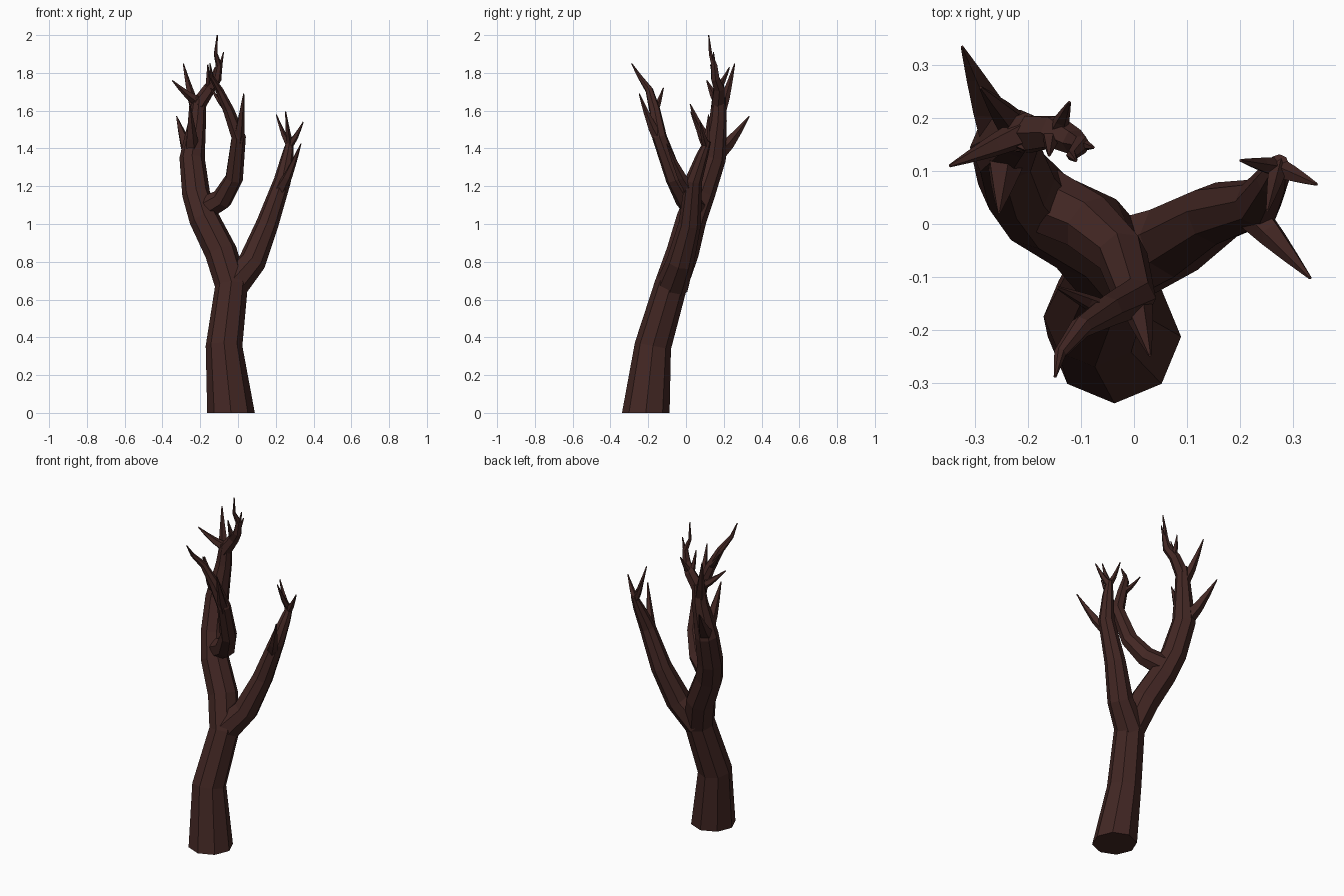
import bpy, bmesh, math
from mathutils import Vector

if "Cube" in bpy.data.objects:
    bpy.data.objects.remove(bpy.data.objects["Cube"])

bark = bpy.data.materials.new("bark")
bark.diffuse_color = (0.055, 0.02, 0.017, 1)
bark.use_nodes = True
bark.node_tree.nodes["Principled BSDF"].inputs["Base Color"].default_value = bark.diffuse_color


def limb(name, sides, path, radii):
    """Flat-faced tube along a path; returns the path so twigs can grow from it."""
    P = [Vector(p) for p in path]
    bm = bmesh.new()
    rings = []
    for i, p in enumerate(P):
        t = (P[min(i + 1, len(P) - 1)] - P[max(i - 1, 0)]).normalized()
        if p.z == 0:
            t = Vector((0, 0, 1))
        u = Vector((1, 0, 0))
        u = (u - t * u.dot(t)).normalized()
        v = t.cross(u)
        angles = [math.tau * k / sides for k in range(sides)]
        rings.append([bm.verts.new(p + radii[i] * (u * math.cos(a) + v * math.sin(a)))
                      for a in angles])
    for r0, r1 in zip(rings, rings[1:]):
        for k in range(sides):
            n = (k + 1) % sides
            bm.faces.new((r0[k], r0[n], r1[n], r1[k]))
    bm.faces.new(rings[0][::-1])
    bm.faces.new(rings[-1])
    bmesh.ops.recalc_face_normals(bm, faces=bm.faces)
    me = bpy.data.meshes.new(name)
    bm.to_mesh(me)
    bm.free()
    me.materials.append(bark)
    bpy.context.collection.objects.link(bpy.data.objects.new(name, me))
    return P


def taper(r0, r1, n):
    return [r0 + (r1 - r0) * i / (n - 1) for i in range(n)]


def twig(name, parent, at, tip, r):
    """Pointed twig from a fractional index on the parent: sweeps out, then up."""
    i = min(int(at), len(parent) - 2)
    a, b = parent[i].lerp(parent[i + 1], at - i), Vector(tip)
    path = []
    for k in range(4):
        s = k / 3
        p = a.lerp(b, s ** 0.8)
        p.z = a.z + (b.z - a.z) * s
        path.append(p)
    limb(name + "_twig", 5, path, taper(r, .003, 4))


# Trunk continuing into the tall left branch
trunk = limb("trunk", 8, [
    (-.037, -.213, 0), (-.074, -.175, .355), (-.035, -.082, .67), (-.09, -.018, .85),
    (-.18, .03, 1.03), (-.222, .08, 1.16), (-.243, .145, 1.35), (-.215, .17, 1.55),
    (-.205, .175, 1.67)],
    [.126, .097, .087, .086, .08, .074, .067, .046, .036])

# Right branch
right = limb("right_branch", 8, [
    (-.035, -.075, .67), (.075, -.03, .8), (.155, .02, 1), (.235, .04, 1.23),
    (.262, .085, 1.36), (.275, .115, 1.44)], taper(.087, .018, 6))

# Front branch, growing out of the left branch
front = limb("front_branch", 7, [
    (-.2, .06, 1.07), (-.085, 0, 1.13), (-.022, -.06, 1.24), (.002, -.14, 1.46),
    (-.05, -.165, 1.6), (-.1, -.195, 1.71), (-.14, -.245, 1.78), (-.149, -.288, 1.85)],
    taper(.067, .003, 8))

# Crown at the top of the left branch
crown = limb("crown", 6, [
    (-.21, .17, 1.63), (-.15, .175, 1.72), (-.112, .155, 1.77), (-.1, .15, 1.84),
    (-.118, .13, 1.9), (-.11, .12, 2)], taper(.04, .003, 6))

# Twigs
twig("crown_right", crown, 2.4, (-.077, .145, 1.91), .015)
twig("crown_back", crown, 1.1, (-.122, .23, 1.83), .02)
twig("crown_left", crown, .9, (-.16, .13, 1.845), .02)
twig("upper_left", trunk, 7.2, (-.29, .258, 1.85), .036)
twig("upper_left_front", trunk, 7.8, (-.348, .11, 1.76), .03)
twig("back", trunk, 6, (-.325, .335, 1.57), .048)
twig("left_front", trunk, 6.1, (-.255, .022, 1.635), .045)
twig("front_right", front, 2.8, (.03, -.248, 1.69), .036)
twig("front_left", front, 4, (-.145, -.12, 1.72), .02)
twig("right_front", right, 2.7, (.333, -.102, 1.425), .036)
twig("right_left", right, 4.7, (.202, .12, 1.58), .02)
twig("right_mid", right, 4.8, (.252, .025, 1.595), .02)
twig("right_outer", right, 4.7, (.345, .075, 1.54), .022)
